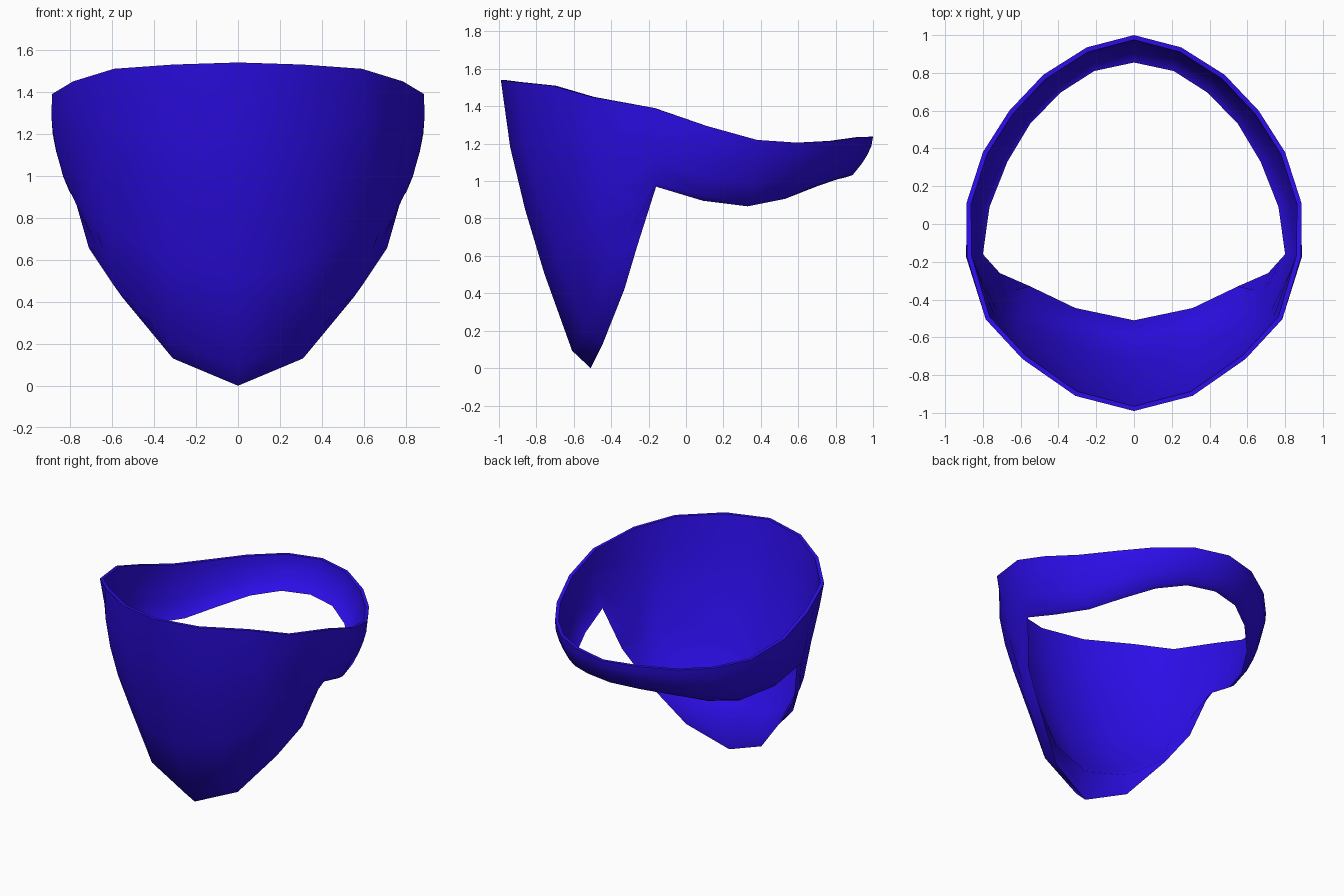
import bpy, bmesh
from mathutils import Vector as V

if "Cube" in bpy.data.objects:
    bpy.data.objects.remove(bpy.data.objects["Cube"])

# Half outline from front centre to back centre: rim point and lower edge point
rim = [(0, -.99, 1.54), (.31, -.91, 1.53), (.59, -.715, 1.51), (.785, -.505, 1.45),
       (.885, -.17, 1.39), (.887, .11, 1.295), (.80, .38, 1.22), (.66, .60, 1.205),
       (.48, .79, 1.215), (.25, .935, 1.235), (0, 1.0, 1.237)]
edge = [(0, -.51, 0), (.31, -.445, .13), (.55, -.33, .42), (.71, -.26, .655),
        (.80, -.16, .97), (.765, .09, .895), (.67, .33, .865), (.55, .53, .905),
        (.39, .695, .97), (.21, .81, 1.01), (0, .855, 1.02)]
# Inner lining stops higher than the outer cloth at the chin and cheek fold
lining_edge = {0: (0, -.51, .22), 1: (.31, -.445, .28), 2: (.55, -.33, .44), 3: (.69, -.36, .70)}
# How far each column puffs outward between rim and edge
puff = [1, 1, 1, .9, .4, .4, .4, .4, .4, .4, .4]
steps = [0, .234, .45, .67, .94, 1]
profile = [0, .062, .086, .09, .07, 0]


def column(i, top, low, amount):
    """Points down one column, bowed outward."""
    out = V((rim[i][0], rim[i][1], 0)).normalized()
    if i == 3:                       # pinched cheek fold
        out = V((-.32, -.95, 0))
    return [V(top).lerp(V(low), t) + out * p * amount for t, p in zip(steps, profile)]


bm = bmesh.new()
loops = []
for i, (r, e) in enumerate(zip(rim, edge)):
    outer = column(i, r, e, puff[i])
    inward = V((r[0], r[1], 0)).normalized() * -.025
    inner = column(i, V(r) + inward, lining_edge.get(i, e), puff[i] * .85)
    loops.append([bm.verts.new(p) for p in outer + inner[::-1]])

# Skin outer cloth, hem, lining and rim as one closed strip
for a, b in zip(loops, loops[1:]):
    n = len(a)
    for j in range(n):
        k = (j + 1) % n
        bm.faces.new((a[j], b[j], b[k], a[k]))
bmesh.ops.remove_doubles(bm, verts=bm.verts, dist=.002)
bmesh.ops.recalc_face_normals(bm, faces=bm.faces)

# Mirror to the other side
half = bm.verts[:] + bm.edges[:] + bm.faces[:]
bmesh.ops.mirror(bm, geom=half, axis='X', merge_dist=.002)
bmesh.ops.recalc_face_normals(bm, faces=bm.faces)
mesh = bpy.data.meshes.new("face_bandana")
bm.to_mesh(mesh)
bm.free()
mask = bpy.data.objects.new("face_bandana", mesh)
bpy.context.collection.objects.link(mask)

# Blue cloth
cloth = bpy.data.materials.new("blue_cloth")
cloth.diffuse_color = (.025, .004, .8, 1)
cloth.use_nodes = True
cloth.node_tree.nodes["Principled BSDF"].inputs["Base Color"].default_value = cloth.diffuse_color
mesh.materials.append(cloth)

bpy.context.view_layer.objects.active = mask
mask.select_set(True)
bpy.ops.object.shade_smooth_by_angle(angle=.9)
